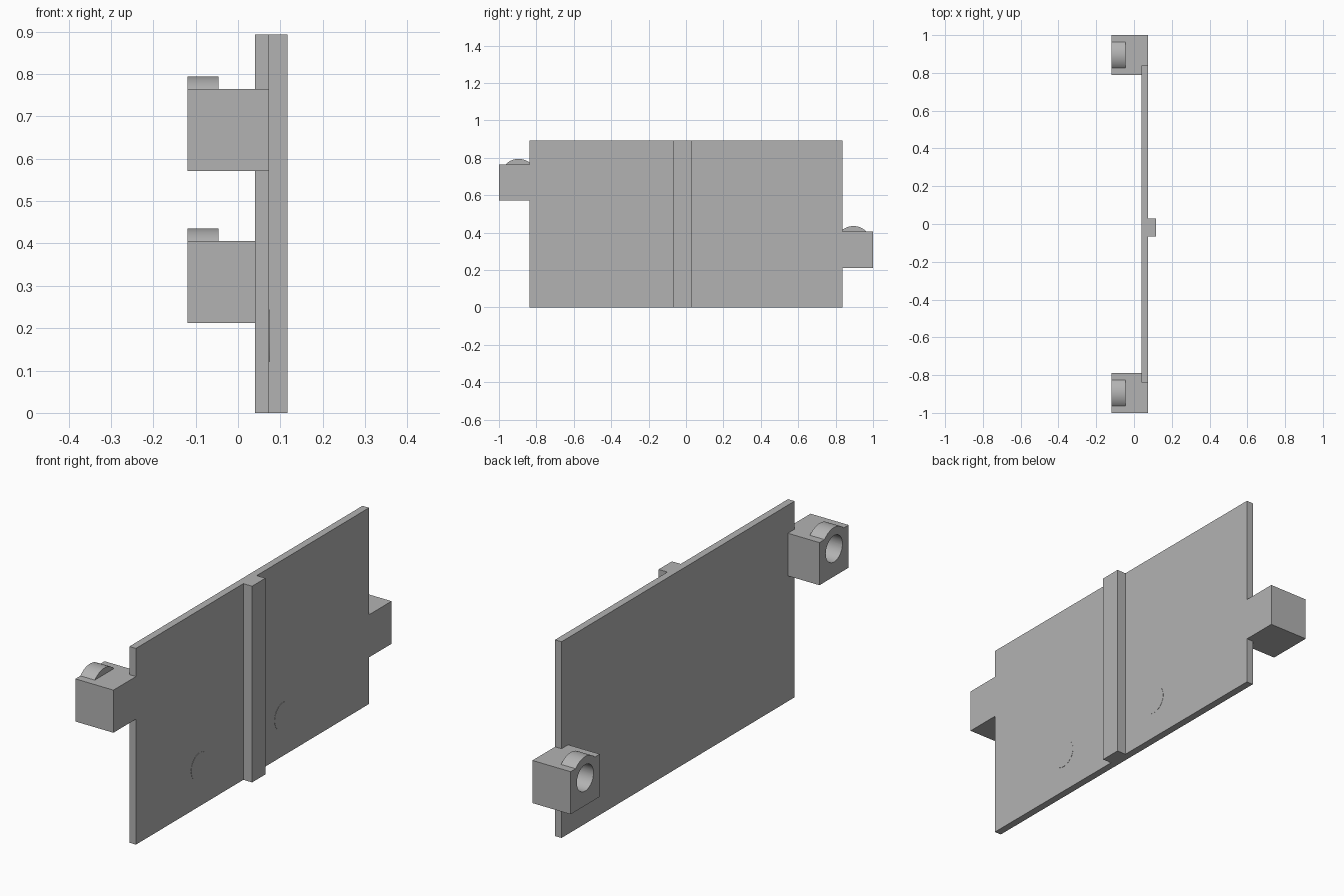
import bpy, bmesh
from math import pi
from mathutils import Matrix

if "Cube" in bpy.data.objects:
    bpy.data.objects.remove(bpy.data.objects["Cube"], do_unlink=True)

grey = bpy.data.materials.new("plain grey")
grey.use_nodes = True
grey.diffuse_color = (0.45, 0.45, 0.45, 1)
grey.node_tree.nodes["Principled BSDF"].inputs["Base Color"].default_value = grey.diffuse_color

BACK, FACE, RIB = 0.04, 0.073, 0.117   # depth levels of the panel along x
OUTER = -0.119                         # open side of the hinge blocks
EDGE, TOP = 0.838, 0.893               # panel half width and height


def finish(name, bm):
    bmesh.ops.recalc_face_normals(bm, faces=bm.faces)
    mesh = bpy.data.meshes.new(name)
    bm.to_mesh(mesh)
    bm.free()
    obj = bpy.data.objects.new(name, mesh)
    bpy.context.collection.objects.link(obj)
    mesh.materials.append(grey)
    return obj


def prism(name, outline, z0, z1):
    """Extrude an outline in x and y upwards."""
    bm = bmesh.new()
    face = bm.faces.new([bm.verts.new((x, y, z0)) for x, y in outline])
    top = bmesh.ops.extrude_face_region(bm, geom=[face])["geom"]
    bmesh.ops.translate(bm, vec=(0, 0, z1 - z0),
                        verts=[v for v in top if isinstance(v, bmesh.types.BMVert)])
    return finish(name, bm)


def rod(name, x0, x1, y, z, radius):
    """Cylinder lying along x."""
    bm = bmesh.new()
    bmesh.ops.create_cone(bm, cap_ends=True, segments=64, radius1=radius, radius2=radius,
                          depth=x1 - x0,
                          matrix=Matrix.Translation(((x0 + x1) / 2, y, z)) @ Matrix.Rotation(pi / 2, 4, 'Y'))
    return finish(name, bm)


def combine(target, tool, operation):
    mod = target.modifiers.new(operation, 'BOOLEAN')
    mod.object, mod.operation, mod.solver = tool, operation, 'EXACT'
    bpy.context.view_layer.objects.active = target
    bpy.ops.object.modifier_apply(modifier=mod.name)
    bpy.data.objects.remove(tool, do_unlink=True)


# Flat panel with the upright rib on its face, as one profile
prism("panel_with_rib", [(BACK, -EDGE), (FACE, -EDGE), (FACE, -0.066), (RIB, -0.066),
                         (RIB, 0.03), (FACE, 0.03), (FACE, EDGE), (BACK, EDGE)], 0, TOP)

# Hinge blocks wrapping the panel edges, each with a round boss and a socket
for name, side, z in (("front_hinge_block", -1, 0.571), ("back_hinge_block", 1, 0.212)):
    outline = [(OUTER, 0.79), (BACK, 0.79), (BACK, EDGE), (FACE, EDGE), (FACE, 1), (OUTER, 1)]
    block = prism(name, [(x, side * y) for x, y in outline], z, z + 0.194)
    y, centre = side * 0.895, z + 0.126
    combine(block, rod("boss", OUTER, -0.046, y, centre, 0.097), 'UNION')
    combine(block, rod("socket", OUTER - 0.05, 0.0, y, centre, 0.06), 'DIFFERENCE')
    bpy.ops.object.select_all(action='DESELECT')
    block.select_set(True)
    bpy.ops.object.shade_smooth_by_angle(angle=pi / 6)

# Barely raised round marks on the panel face
for name, y in (("front_round_mark", -0.38), ("back_round_mark", 0.22)):
    rod(name, FACE - 0.01, FACE + 0.001, y, 0.182, 0.062)
